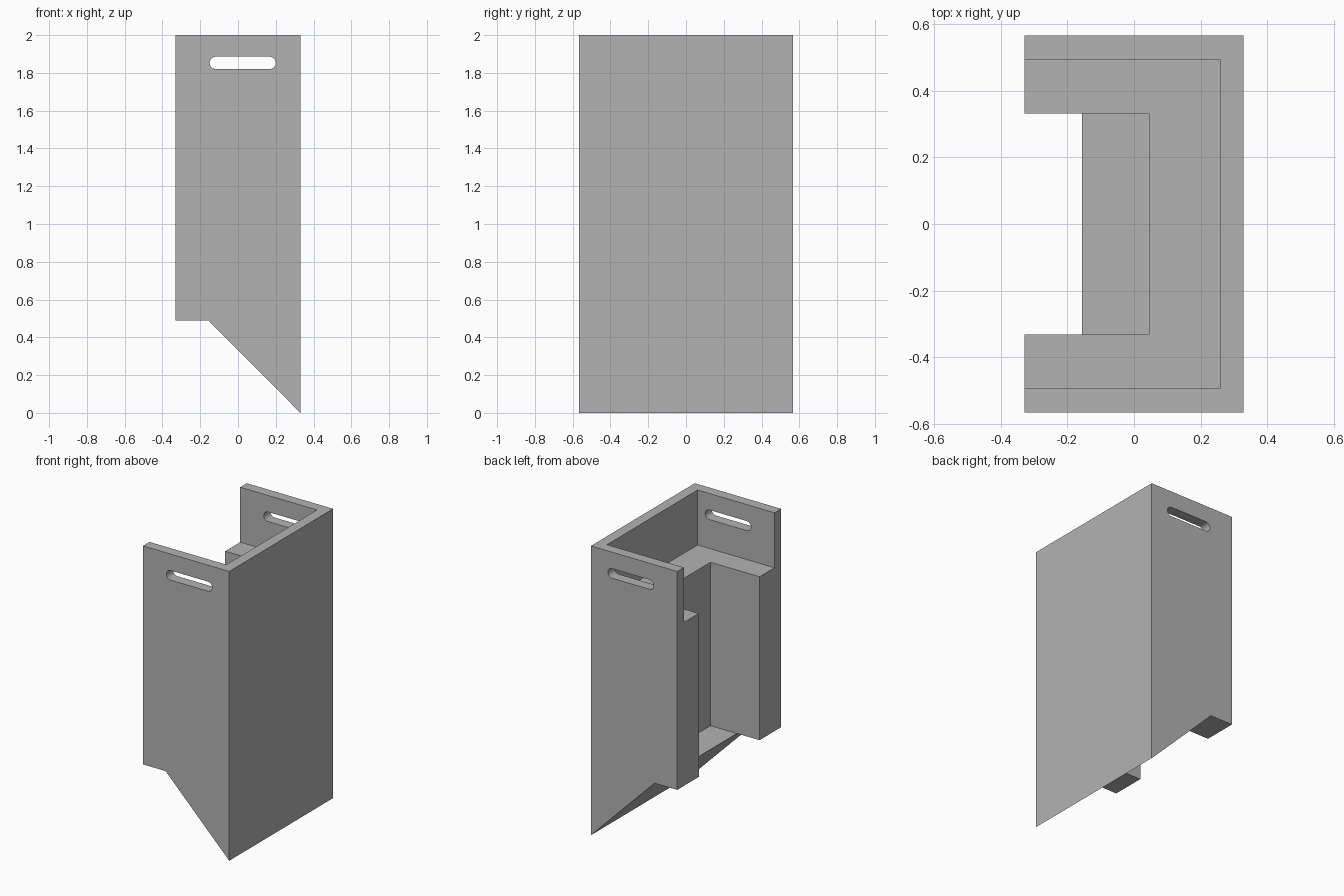
import bpy, bmesh, math

cube = bpy.data.objects.get("Cube")
if cube:
    bpy.data.objects.remove(cube, do_unlink=True)

# Main dimensions
HALF_X, HALF_Y, TOP = 0.33, 0.567, 2.0
WALL = 0.072          # thin upper wall
LEDGE_Z = 1.62        # shelf around the inside
FOOT_Z, FOOT_X = 0.49, -0.157
POCKET_X, POCKET_Y = 0.045, 0.332

grey = bpy.data.materials.new("plain_grey")
grey.use_nodes = True
colour = (0.45, 0.45, 0.45, 1)
grey.diffuse_color = colour
grey.node_tree.nodes["Principled BSDF"].inputs["Base Color"].default_value = colour


def prism(name, profile, half_width):
    """Extrude an x-z profile symmetrically along y."""
    bm = bmesh.new()
    face = bm.faces.new([bm.verts.new((x, -half_width, z)) for x, z in profile])
    side = bmesh.ops.extrude_face_region(bm, geom=[face])["geom"]
    verts = [v for v in side if isinstance(v, bmesh.types.BMVert)]
    bmesh.ops.translate(bm, verts=verts, vec=(0, 2 * half_width, 0))
    bmesh.ops.recalc_face_normals(bm, faces=bm.faces)
    mesh = bpy.data.meshes.new(name)
    bm.to_mesh(mesh)
    bm.free()
    mesh.materials.append(grey)
    obj = bpy.data.objects.new(name, mesh)
    bpy.context.collection.objects.link(obj)
    return obj


def cut(target, cutter):
    """Subtract the cutter, then throw it away."""
    cutter.hide_render = True
    mod = target.modifiers.new(cutter.name, 'BOOLEAN')
    mod.operation, mod.solver, mod.object = 'DIFFERENCE', 'EXACT', cutter
    bpy.context.view_layer.objects.active = target
    bpy.ops.object.modifier_apply(modifier=mod.name)
    bpy.data.objects.remove(cutter, do_unlink=True)


# Solid body with the sloping underside
body = prism("housing", [(-HALF_X, FOOT_Z), (FOOT_X, FOOT_Z), (HALF_X, 0),
                         (HALF_X, TOP), (-HALF_X, TOP)], HALF_Y)

# Wide upper recess, leaving thin walls above the ledge
inner = HALF_X - WALL
cut(body, prism("upper_recess", [(-1, LEDGE_Z), (inner, LEDGE_Z),
                                 (inner, TOP + 1), (-1, TOP + 1)], HALF_Y - WALL))

# Narrow lower pocket, open at the side, with its floor meeting the slope
cut(body, prism("lower_pocket", [(-1, FOOT_Z - 0.1), (FOOT_X - 0.1, FOOT_Z - 0.1),
                                 (FOOT_X, FOOT_Z), (POCKET_X, FOOT_Z),
                                 (POCKET_X, TOP + 1), (-1, TOP + 1)], POCKET_Y))

# Rounded handle slot through both end walls
SLOT_X, SLOT_Z, SLOT_HALF, RADIUS, STEPS = 0.025, 1.853, 0.142, 0.033, 12
slot = []
for end, start in ((1, -math.pi / 2), (-1, math.pi / 2)):
    for i in range(STEPS + 1):
        a = start + math.pi * i / STEPS
        slot.append((SLOT_X + end * SLOT_HALF + RADIUS * math.cos(a),
                     SLOT_Z + RADIUS * math.sin(a)))
cut(body, prism("handle_slot", slot, 1))

# Smooth slot ends, sharp box edges
bpy.ops.object.select_all(action='DESELECT')
body.select_set(True)
bpy.context.view_layer.objects.active = body
bpy.ops.object.shade_smooth_by_angle(angle=math.radians(30))
